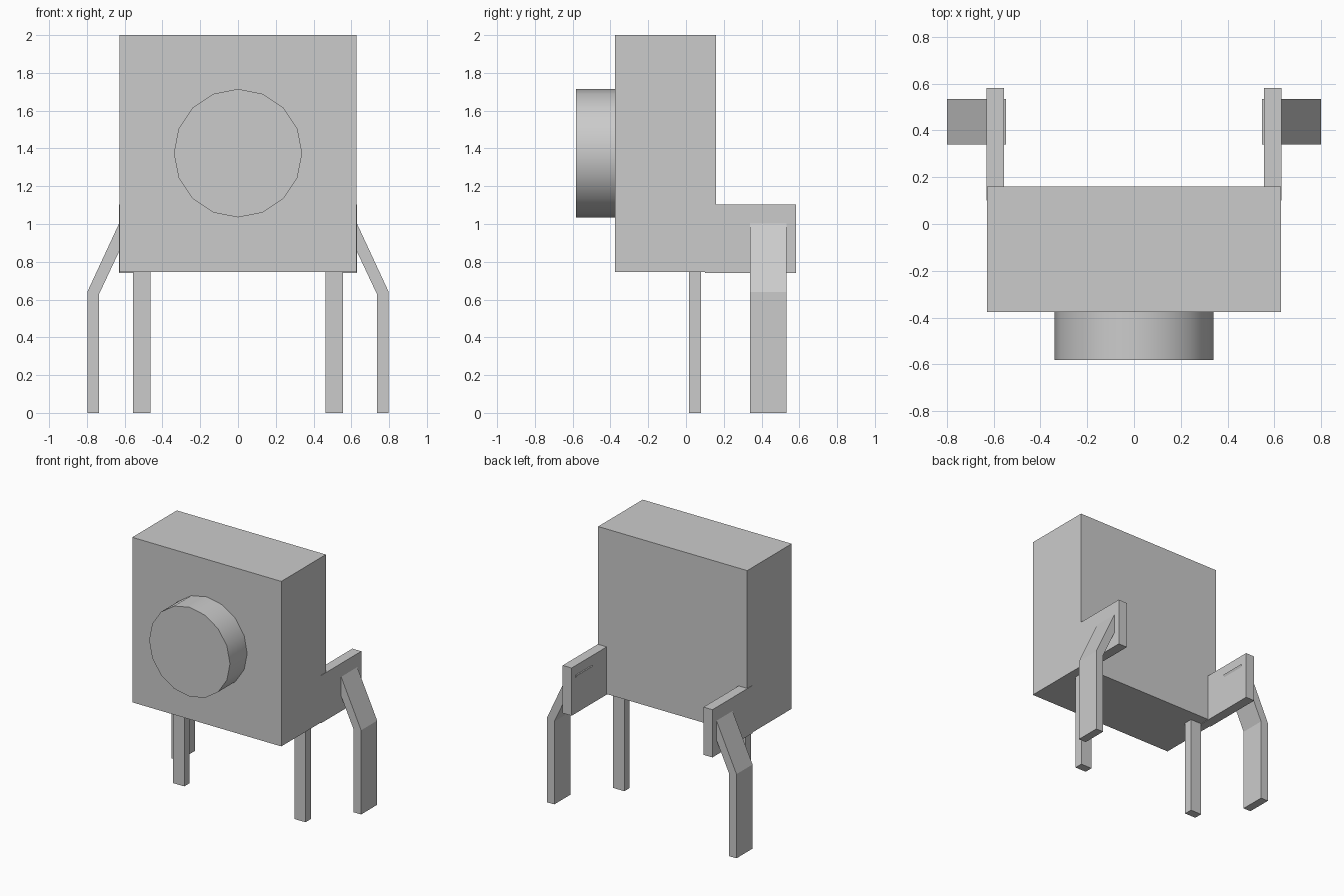
import bpy, bmesh, math
from mathutils import Matrix

cube = bpy.data.objects.get("Cube")
if cube:
    bpy.data.objects.remove(cube, do_unlink=True)

grey = bpy.data.materials.new("light grey")
grey.use_nodes = True
colour = (0.6, 0.6, 0.6, 1)
grey.diffuse_color = colour
grey.node_tree.nodes["Principled BSDF"].inputs["Base Color"].default_value = colour


def finish(name, bm):
    """Turn a bmesh into a named, coloured object."""
    bmesh.ops.recalc_face_normals(bm, faces=bm.faces[:])
    mesh = bpy.data.meshes.new(name)
    bm.to_mesh(mesh)
    bm.free()
    mesh.materials.append(grey)
    obj = bpy.data.objects.new(name, mesh)
    bpy.context.scene.collection.objects.link(obj)
    return obj


def box(name, xs, ys, zs):
    bm = bmesh.new()
    bmesh.ops.create_cube(bm, size=1)
    for v in bm.verts:
        v.co = [r[0] if c < 0 else r[1] for c, r in zip(v.co, (xs, ys, zs))]
    return finish(name, bm)


def extrude_profile(name, points, y0, y1):
    """Extrude an x-z outline along y."""
    bm = bmesh.new()
    face = bm.faces.new([bm.verts.new((x, y0, z)) for x, z in points])
    new = bmesh.ops.extrude_face_region(bm, geom=[face])["geom"]
    verts = [g for g in new if isinstance(g, bmesh.types.BMVert)]
    bmesh.ops.translate(bm, verts=verts, vec=(0, y1 - y0, 0))
    return finish(name, bm)


# Main housing
box("body", (-0.627, 0.627), (-0.375, 0.16), (0.745, 2))

# Round push button on the front
bm = bmesh.new()
bmesh.ops.create_cone(bm, cap_ends=True, segments=16, radius1=0.34, radius2=0.34, depth=0.21,
                      matrix=Matrix.Translation((0, -0.477, 1.375)) @ Matrix.Rotation(math.pi / 2, 4, "X"))
button = finish("button", bm)
bpy.ops.object.select_all(action="DESELECT")
button.select_set(True)
bpy.context.view_layer.objects.active = button
bpy.ops.object.shade_smooth_by_angle(angle=math.radians(35))

# Rear brackets, bent support legs and straight pins, one set per side
leg_outline = [(0.547, 1.03), (0.735, 0.63), (0.735, 0), (0.798, 0), (0.798, 0.64), (0.61, 1.045)]
for side, s in (("left", 1), ("right", -1)):
    box(side + "_bracket", sorted((0.555 * s, 0.63 * s)), (0.1, 0.582), (0.741, 1.104))
    extrude_profile(side + "_bent_leg", [(x * s, z) for x, z in leg_outline], 0.34, 0.533)
    box(side + "_pin", sorted((0.463 * s, 0.557 * s)), (0.016, 0.08), (0, 0.76))
